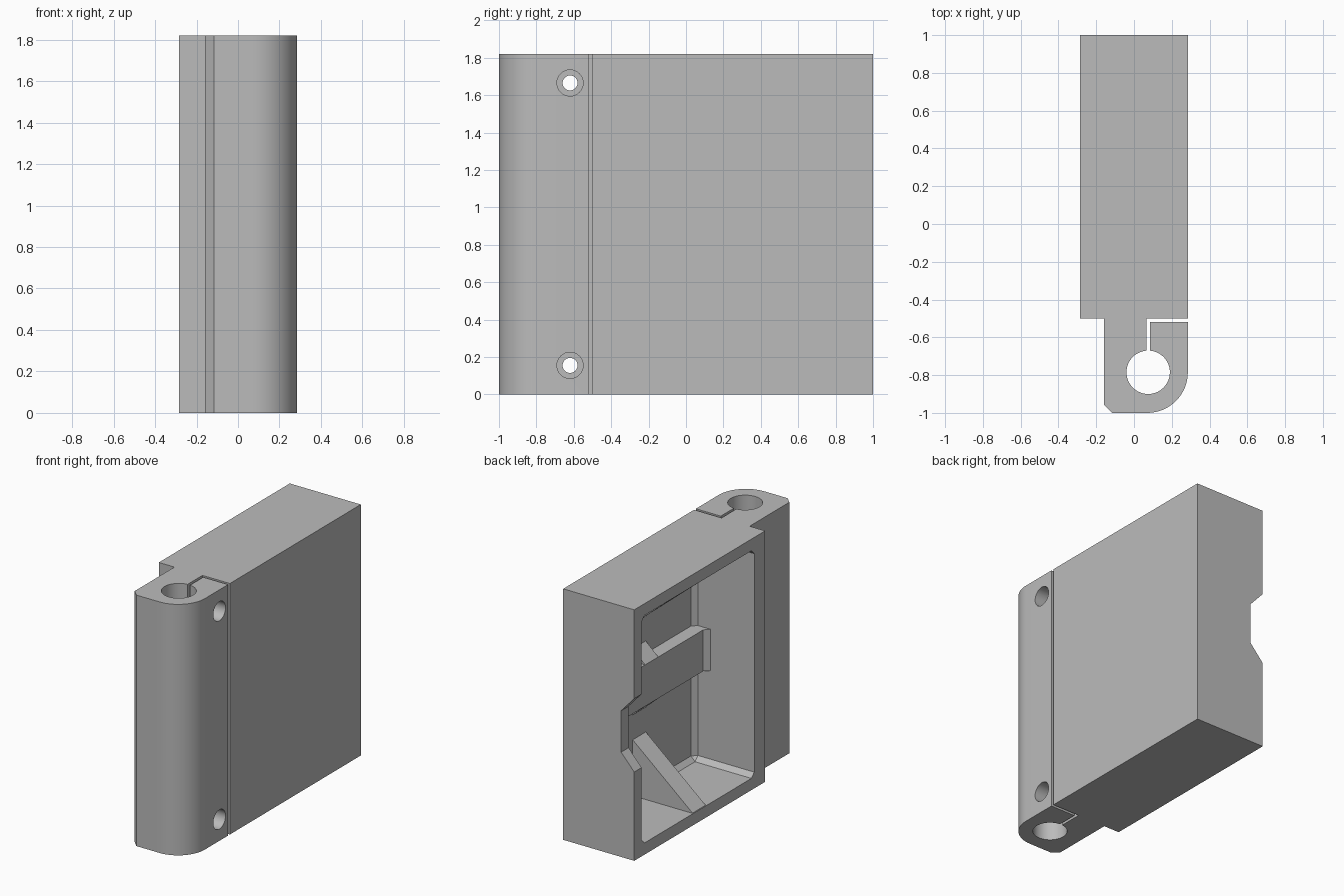
import bpy, bmesh
from math import cos, sin, pi, radians, asin
from mathutils import Vector

cube = bpy.data.objects.get("Cube")
if cube:
    bpy.data.objects.remove(cube, do_unlink=True)

grey = bpy.data.materials.new("plain grey")
grey.use_nodes = True
colour = (0.5, 0.5, 0.5, 1)
grey.diffuse_color = colour
grey.node_tree.nodes["Principled BSDF"].inputs["Base Color"].default_value = colour

H = 1.82           # full height
MID = H / 2


def prism(name, pts, axis, lo, hi, bevel=0):
    """Extrude a 2D outline along an axis; the outline uses the other two axes in order."""
    bm = bmesh.new()

    def place(p, d):
        v = list(p)
        v.insert("xyz".index(axis), d)
        return bm.verts.new(Vector(v))

    a = [place(p, lo) for p in pts]
    b = [place(p, hi) for p in pts]
    bm.faces.new(a)
    bm.faces.new(b)
    for i in range(len(pts)):
        j = (i + 1) % len(pts)
        bm.faces.new((a[i], a[j], b[j], b[i]))
    if bevel:
        bmesh.ops.bevel(bm, geom=bm.edges[:], offset=bevel, segments=1, affect='EDGES')
    bmesh.ops.recalc_face_normals(bm, faces=bm.faces[:])
    me = bpy.data.meshes.new(name)
    bm.to_mesh(me)
    bm.free()
    me.materials.append(grey)
    ob = bpy.data.objects.new(name, me)
    bpy.context.collection.objects.link(ob)
    return ob


def arc(cx, cy, r, start, end, n):
    return [(cx + r * cos(start + (end - start) * i / n),
             cy + r * sin(start + (end - start) * i / n)) for i in range(n + 1)]


def rect(a0, b0, a1, b1):
    return [(a0, b0), (a1, b0), (a1, b1), (a0, b1)]


def flip(pts):
    """Mirror an (x, z) outline about mid height."""
    return [(x, H - z) for x, z in pts]


def cut(target, cutter):
    cutter.hide_render = True
    mod = target.modifiers.new("cut", 'BOOLEAN')
    mod.operation = 'DIFFERENCE'
    mod.solver = 'EXACT'
    mod.object = cutter
    bpy.context.view_layer.objects.active = target
    bpy.ops.object.modifier_apply(modifier=mod.name)
    bpy.data.objects.remove(cutter, do_unlink=True)


# Housing with split clamp: one outline including the rod bore and the slot
W = 0.285
bx, by, br = 0.075, -0.785, 0.115
gap = 0.01
a = asin(gap / br)
outline = [(-W, 1), (-W, -0.5), (-0.16, -0.5), (-0.16, -0.955), (-0.115, -1)]
outline += arc(0.07, -0.785, 0.215, -pi / 2, 0, 16)
outline += [(W, -0.52), (bx + gap, -0.52)]
outline += arc(bx, by, br, pi / 2 - a, -3 * pi / 2 + a, 40)
outline += [(bx - gap, -0.5), (W, -0.5), (W, 1)]
housing = prism("clamp_housing", outline, 'z', 0, H)

# Open pocket in the right side, with chamfered inner edges
cut(housing, prism("pocket_cutter", rect(-0.375, 0.085, 0.915, H - 0.085),
                   'x', -0.45, 0.2, bevel=0.033))

# Tapered notch through the rear wall
notch = [(-0.32, 0.605), (-0.18, 0.76), (-0.18, H - 0.76), (-0.32, H - 0.605)]
cut(housing, prism("notch_cutter", notch, 'y', 0.8, 1.1))

# Counterbored clamp screw holes
for z in (0.155, H - 0.155):
    cut(housing, prism("screw_cutter", arc(-0.62, z, 0.04, 0, 2 * pi * 31 / 32, 31),
                       'x', -0.4, 0.4))
    cut(housing, prism("counterbore_cutter", arc(-0.62, z, 0.07, 0, 2 * pi * 31 / 32, 31),
                       'x', 0.185, 0.4))

# Horizontal bar across the pocket floor, flared where it meets the end walls
bar = [(0.24, 0.95), (0.065, 0.95), (0.065, 0.915), (0.1, 0.88),
       (0.1, -0.34), (0.065, -0.375), (0.065, -0.41), (0.24, -0.41)]
parts = [housing, prism("cross_bar", bar, 'z', 0.76, H - 0.76)]

# Triangular gussets at the middle of the pocket, mirrored top and bottom
lip = [(0.24, 0.49), (0.2, 0.49), (-0.28, 0.087), (-0.28, 0.04), (0.24, 0.04)]
small = [(0.24, 0.67), (0.2, 0.67), (0.1, 0.76), (0.1, 0.8), (0.24, 0.8)]
for label, shape in (("lower", lambda p: p), ("upper", flip)):
    parts.append(prism(label + "_gusset", shape(lip), 'y', 0.175, 0.325))
    parts.append(prism(label + "_bar_gusset", shape(small), 'y', 0.175, 0.325))

# Smooth the round surfaces, keep the corners sharp
bpy.ops.object.select_all(action='DESELECT')
for ob in parts:
    ob.select_set(True)
bpy.context.view_layer.objects.active = housing
bpy.ops.object.shade_smooth_by_angle(angle=radians(30))
